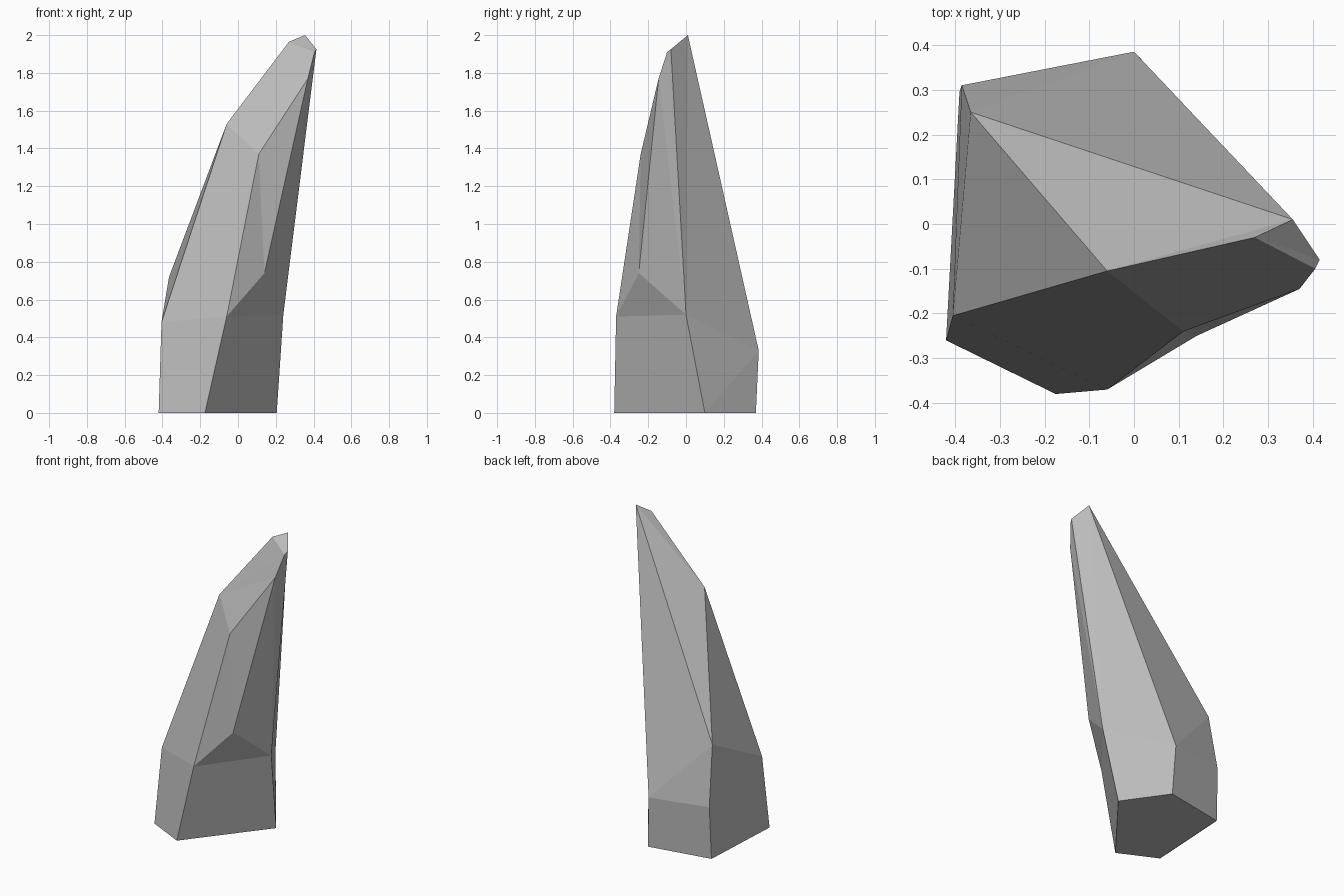
import bpy
import bmesh

cube = bpy.data.objects.get("Cube")
if cube:
    bpy.data.objects.remove(cube, do_unlink=True)


def flat_material(name, color):
    """Plain single-colour material for viewport and render."""
    mat = bpy.data.materials.new(name)
    mat.use_nodes = True
    mat.diffuse_color = color
    mat.node_tree.nodes["Principled BSDF"].inputs["Base Color"].default_value = color
    return mat


# Corners of the faceted rock, named by where they sit
corners = {
    # footprint
    "foot_right": (-.42, -.26, 0),
    "foot_front": (-.175, -.38, 0),
    "foot_left": (.205, .1, 0),
    "foot_back": (.015, .37, 0),
    "foot_rear": (-.39, .295, 0),
    # shoulder
    "hip_right": (-.405, -.205, .48),
    "hip_front": (-.06, -.37, .51),
    "hip_left": (.24, 0, .52),
    "hip_back": (0, .385, .33),
    "hip_rear": (-.385, .31, .34),
    "ledge": (.14, -.25, .74),
    "spur": (-.365, .25, .72),
    # upper shaft
    "ridge": (-.06, -.105, 1.53),
    "brow": (.11, -.24, 1.37),
    # tip
    "chin": (.37, -.145, 1.77),
    "lip": (.405, -.1, 1.91),
    "nose": (.415, -.08, 1.925),
    "crown": (.355, .01, 2),
    "peak": (.27, -.03, 1.965),
}

# Facets, each listed as its outline of corners
facets = [
    # underside
    "foot_rear foot_back foot_left foot_front foot_right",
    # base walls
    "foot_right foot_front hip_front hip_right",
    "foot_front foot_left hip_left hip_front",
    "foot_left hip_back hip_left",
    "foot_left foot_back hip_back",
    "foot_back foot_rear hip_rear hip_back",
    "foot_rear foot_right hip_right hip_rear",
    # shoulder facets
    "hip_right spur hip_rear",
    "hip_rear spur hip_back",
    "hip_front hip_left ledge",
    # shaft
    "hip_right hip_front brow ridge",
    "hip_front ledge brow",
    "ledge chin brow",
    "ledge hip_left chin",
    "hip_left lip chin",
    "hip_left nose lip",
    "hip_left crown nose",
    "hip_left hip_back crown",
    "hip_back spur crown",
    "spur ridge crown",
    "spur hip_right ridge",
    # tip
    "ridge brow chin",
    "ridge chin lip",
    "ridge lip peak",
    "ridge peak crown",
    "peak lip nose",
    "peak nose crown",
]

bm = bmesh.new()
verts = {name: bm.verts.new(co) for name, co in corners.items()}
for outline in facets:
    bm.faces.new([verts[name] for name in outline.split()])
bmesh.ops.recalc_face_normals(bm, faces=bm.faces)

mesh = bpy.data.meshes.new("rock_spire")
bm.to_mesh(mesh)
bm.free()
mesh.materials.append(flat_material("stone grey", (.5, .5, .5, 1)))

rock = bpy.data.objects.new("rock_spire", mesh)
bpy.context.collection.objects.link(rock)
